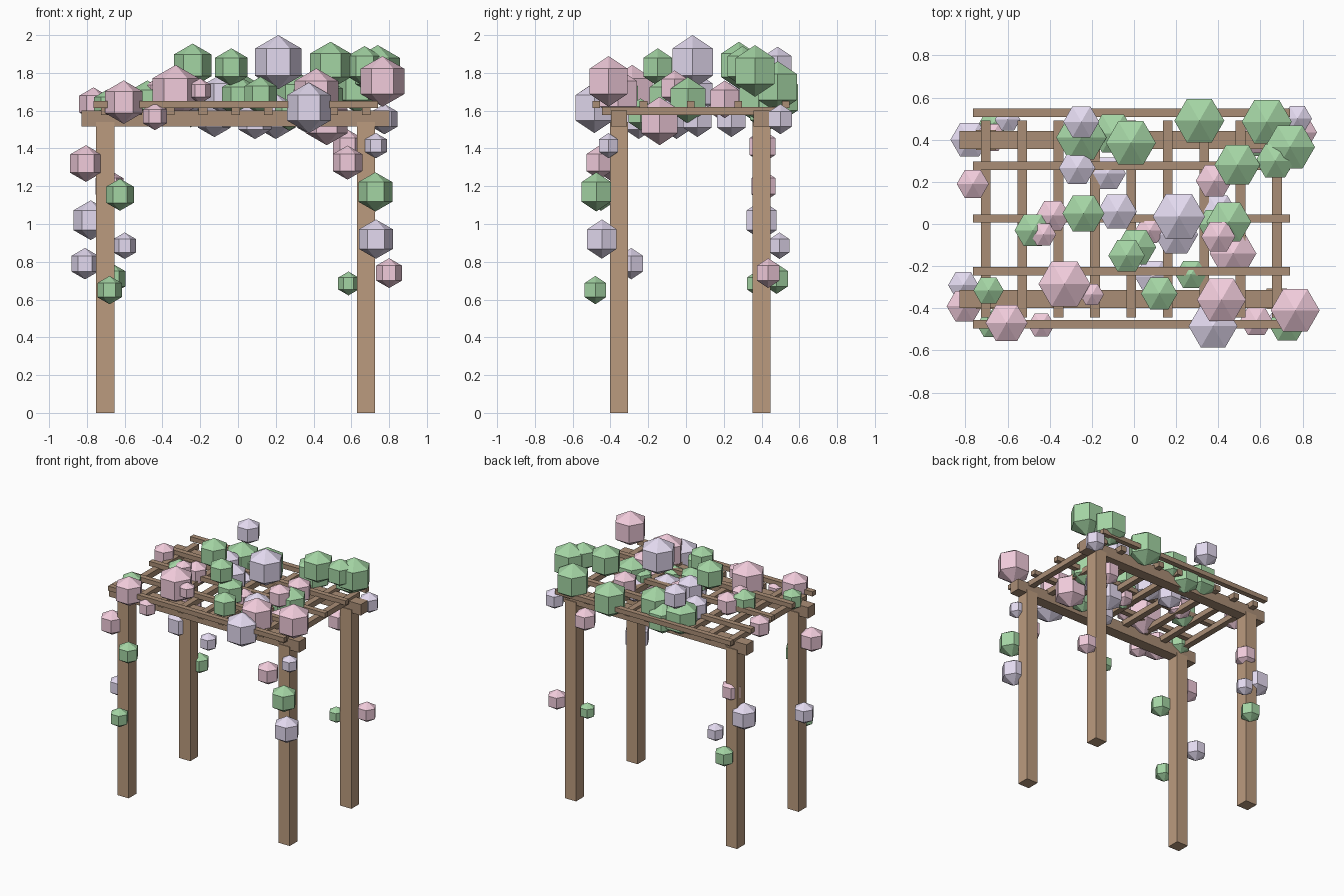
import bpy, bmesh, math

CX, CY = -0.0125, 0.022  # centre of the timber frame


def material(name, rgb):
    m = bpy.data.materials.new(name)
    m.diffuse_color = (*rgb, 1)
    return m


def add(name, mesh, loc, scale):
    ob = bpy.data.objects.new(name, mesh)
    ob.location, ob.scale = loc, scale
    bpy.context.collection.objects.link(ob)
    return ob


def make_mesh(name, mat, kind):
    bm = bmesh.new()
    if kind == "box":
        bmesh.ops.create_cube(bm, size=1)
    else:
        # six-sided low-poly ball, two rings, corners pointing along x
        bmesh.ops.create_uvsphere(bm, u_segments=6, v_segments=3, radius=1)
        v = max(bm.verts, key=lambda p: p.co.x ** 2 + p.co.y ** 2)
        turn = -math.atan2(v.co.y, v.co.x)
        c, s = math.cos(turn), math.sin(turn)
        for p in bm.verts:
            x, y = p.co.x, p.co.y
            p.co.x, p.co.y = x * c - y * s, x * s + y * c
    me = bpy.data.meshes.new(name)
    bm.to_mesh(me)
    bm.free()
    me.materials.append(mat)
    return me


post_mesh = make_mesh("post", material("post_wood", (0.50, 0.33, 0.21)), "box")
beam_mesh = make_mesh("beam", material("beam_wood", (0.40, 0.27, 0.18)), "box")

# Four posts and the two long beams they carry
for sy, side in ((-1, "front"), (1, "back")):
    y = CY + sy * 0.377
    for sx, hand in ((-1, "left"), (1, "right")):
        add(f"{side}_{hand}_post", post_mesh, (CX + sx * 0.69, y, 0.77), (0.096, 0.096, 1.54))
    add(f"{side}_beam", beam_mesh, (CX, y, 1.558), (1.63, 0.085, 0.085))

# Nine rafters across the beams
for i in range(9):
    add(f"rafter_{i + 1}", beam_mesh, (CX + (i - 4) * 0.1727, 0.024, 1.599), (0.046, 0.935, 0.042))

# Five slats along the top
for i in range(5):
    add(f"slat_{i + 1}", beam_mesh, (CX, 0.026 + (i - 2) * 0.251, 1.633), (1.505, 0.04, 0.036))

# Foliage and flower clumps: x, y, z, radius
leaves = [
    (0.31, 0.49, 1.67, .137), (0.49, 0.28, 1.84, .125), (0.74, 0.365, 1.81, .137),
    (0.63, 0.485, 1.725, .137), (0.67, 0.30, 1.835, .107), (-0.015, 0.385, 1.68, .137),
    (-0.25, 0.41, 1.65, .138), (-0.10, 0.43, 1.61, .12), (-0.24, 0.05, 1.84, .115),
    (-0.035, -0.15, 1.83, .10), (0.01, -0.11, 1.67, .11), (0.45, 0.01, 1.655, .123),
    (0.38, 0.0, 1.63, .09), (-0.48, -0.03, 1.66, .10), (0.12, -0.33, 1.68, .10),
    (0.27, -0.24, 1.58, .085), (-0.69, -0.315, 1.63, .083), (-0.625, -0.45, 1.155, .085),
    (0.727, -0.475, 1.17, .104), (-0.68, -0.48, 0.65, .075), (-0.665, 0.48, 0.71, .08),
    (0.585, 0.37, 0.685, .063)]
pink_flowers = [
    (0.38, 0.205, 1.66, .10), (0.47, -0.14, 1.545, .128), (0.40, -0.06, 1.72, .093),
    (0.075, -0.03, 1.60, .08), (-0.385, 0.04, 1.65, .093), (-0.43, -0.05, 1.70, .07),
    (-0.33, -0.285, 1.70, .142), (-0.20, -0.335, 1.705, .066), (0.415, -0.36, 1.69, .134),
    (0.765, -0.41, 1.755, .134), (-0.605, -0.47, 1.645, .115), (-0.44, -0.48, 1.57, .073),
    (0.58, -0.46, 1.325, .09), (0.58, 0.405, 1.41, .09), (-0.68, 0.41, 1.20, .085),
    (-0.805, -0.39, 1.32, .097), (0.80, 0.435, 0.74, .079), (-0.765, 0.19, 1.635, .088)]
lavender_flowers = [
    (0.213, 0.035, 1.857, .143), (-0.25, 0.485, 1.84, .098), (-0.27, 0.265, 1.67, .10),
    (-0.08, 0.06, 1.69, .108), (-0.125, 0.24, 1.56, .10), (0.20, -0.05, 1.57, .12),
    (0.09, -0.25, 1.55, .10), (0.375, -0.485, 1.615, .134), (0.40, 0.06, 1.56, .10),
    (-0.78, 0.40, 1.02, .105), (-0.60, 0.495, 0.885, .07), (-0.81, -0.29, 0.79, .083),
    (0.73, -0.445, 0.92, .104), (0.73, -0.41, 1.415, .067), (0.775, 0.50, 1.555, .08)]

for name, rgb, clumps in (
        ("leaf_clump", (0.37, 0.66, 0.37), leaves),
        ("pink_flower", (0.88, 0.60, 0.71), pink_flowers),
        ("lavender_flower", (0.77, 0.70, 0.87), lavender_flowers)):
    mesh = make_mesh(name, material(name, rgb), "ball")
    for i, (x, y, z, r) in enumerate(clumps):
        add(f"{name}_{i + 1}", mesh, (x, y, z), (r, r, r))
